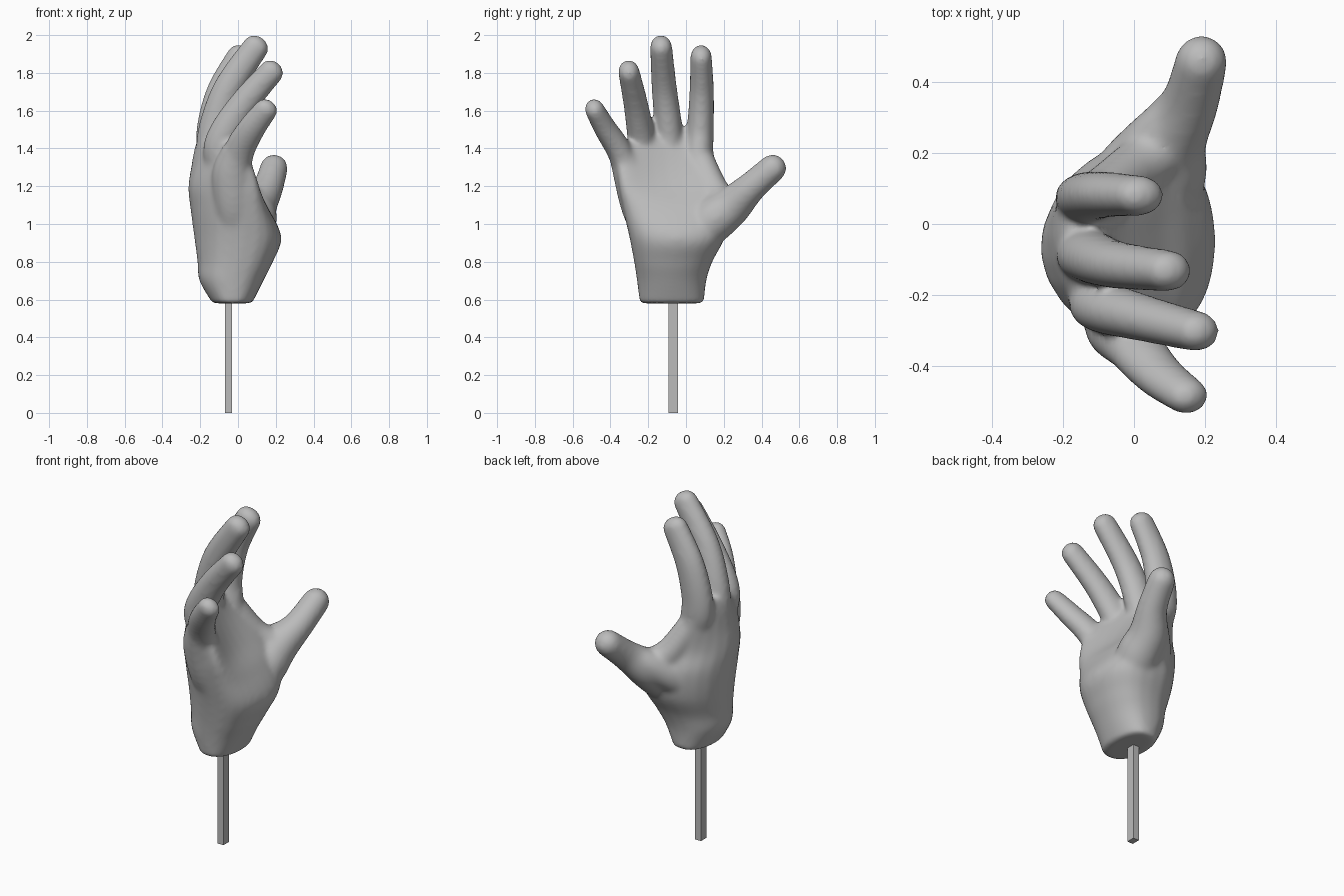
import bpy, bmesh, math
from mathutils import Vector

cube = bpy.data.objects.get("Cube")
if cube:
    bpy.data.objects.remove(cube, do_unlink=True)

grey = bpy.data.materials.new("plain_grey")
grey.use_nodes = True
colour = (0.5, 0.5, 0.5, 1)
grey.diffuse_color = colour
grey.node_tree.nodes["Principled BSDF"].inputs["Base Color"].default_value = colour


def resample(keys, steps=6):
    """Smooth curve through rows of numbers (Catmull-Rom)."""
    rows = [keys[0]] + list(keys) + [keys[-1]]
    out = []
    for i in range(len(keys) - 1):
        for s in range(steps):
            t = s / steps
            out.append([b + t / 2 * (c - a + t * (2 * a - 5 * b + 4 * c - d + t * (3 * (b - c) + d - a)))
                        for a, b, c, d in zip(*rows[i:i + 4])])
    return out + [list(keys[-1])]


def loft(bm, rings):
    """Join rings of points into a closed skin."""
    loops = [[bm.verts.new(p) for p in ring] for ring in rings]
    n = len(loops[0])
    for a, b in zip(loops, loops[1:]):
        for i in range(n):
            j = (i + 1) % n
            bm.faces.new((a[i], a[j], b[j], b[i]))
    bm.faces.new(loops[0][::-1])
    bm.faces.new(loops[-1])


ANGLES = [math.tau * i / 24 for i in range(24)]


def finger(bm, keys, depth=1.0):
    """Tapered tube along (x, y, z, radius) keys with a domed tip; depth widens it front to back."""
    path = [(Vector(k[:3]), k[3]) for k in resample(keys)]
    tip, r = path[-1]
    end = (tip - path[-2][0]).normalized()
    for s in range(1, 6):
        a = s * math.pi / 11
        path.append((tip + end * r * math.sin(a), r * math.cos(a)))
    rings = []
    for i, (p, r) in enumerate(path):
        d = path[min(i + 1, len(path) - 1)][0] - path[max(i - 1, 0)][0]
        q = Vector((0, 0, 1)).rotation_difference(d)
        rings.append([p + q @ Vector((depth * r * math.cos(a), r * math.sin(a), 0)) for a in ANGLES])
    loft(bm, rings)


def palm_ring(z, y0, y1, x0, x1, arch, tilt):
    """Full oval section, bowed by arch and turned towards the small finger by tilt."""
    return [((x0 + x1) / 2 + (x1 - x0) / 2 * math.copysign(abs(math.sin(a)) ** 0.8, math.sin(a))
             + arch * math.cos(a) ** 2 - tilt * math.cos(a),
             (y0 + y1) / 2 + (y1 - y0) / 2 * math.cos(a), z) for a in ANGLES]


bm = bmesh.new()

# Palm and wrist: z, y range, x range, arch, tilt
palm = [(0.58, -0.245, 0.095, -0.135, 0.075, 0.0, 0.0),
        (0.70, -0.26, 0.108, -0.205, 0.135, 0.01, 0.0),
        (0.80, -0.275, 0.14, -0.215, 0.185, 0.02, 0.0),
        (0.93, -0.30, 0.205, -0.232, 0.23, 0.03, 0.0),
        (1.08, -0.335, 0.22, -0.252, 0.16, 0.07, 0.01),
        (1.20, -0.357, 0.18, -0.263, 0.075, 0.11, 0.03),
        (1.33, -0.365, 0.155, -0.237, 0.0, 0.09, 0.06),
        (1.42, -0.33, 0.14, -0.215, -0.05, 0.06, 0.06),
        (1.48, -0.22, 0.11, -0.19, -0.09, 0.03, 0.04)]
loft(bm, [palm_ring(*k) for k in resample(palm)])

# Thumb with its fleshy base, the webs beside it, and the outer edge of the palm
thumb = [(0.04, -0.02, 0.84, 0.09), (0.08, 0.12, 1.0, 0.12), (0.10, 0.235, 1.09, 0.107),
         (0.157, 0.34, 1.19, 0.082), (0.19, 0.458, 1.295, 0.074)]
back_web = [(-0.04, 0.0, 0.86, 0.08), (-0.03, 0.11, 1.01, 0.10), (0.05, 0.22, 1.10, 0.09),
            (0.13, 0.31, 1.165, 0.07)]
side_web = [(0.10, 0.22, 1.10, 0.08), (0.0, 0.15, 1.175, 0.08), (-0.09, 0.08, 1.33, 0.075)]
outer_edge = [(0.0, -0.18, 0.88, 0.07), (-0.02, -0.255, 1.08, 0.085), (-0.03, -0.295, 1.26, 0.09),
              (-0.01, -0.34, 1.37, 0.07)]
finger(bm, thumb)
finger(bm, back_web)
finger(bm, side_web)
finger(bm, outer_edge, 1.2)

# Four fingers, rooted deep in the palm
index = [(-0.07, 0.03, 1.20, 0.05), (-0.115, 0.065, 1.36, 0.072), (-0.128, 0.076, 1.5, 0.071),
         (-0.083, 0.083, 1.7, 0.065), (0.015, 0.08, 1.888, 0.057)]
middle = [(-0.10, -0.08, 1.20, 0.05), (-0.13, -0.085, 1.36, 0.07), (-0.122, -0.092, 1.5, 0.074),
          (-0.05, -0.115, 1.72, 0.067), (0.095, -0.132, 1.938, 0.059)]
ring = [(-0.07, -0.19, 1.20, 0.05), (-0.10, -0.22, 1.36, 0.07), (-0.075, -0.238, 1.47, 0.073),
        (0.033, -0.267, 1.64, 0.065), (0.178, -0.303, 1.808, 0.057)]
little = [(0.0, -0.26, 1.12, 0.05), (-0.01, -0.315, 1.29, 0.065), (0.012, -0.36, 1.4, 0.067),
          (0.075, -0.43, 1.51, 0.06), (0.15, -0.485, 1.608, 0.052)]
for keys, depth in ((index, 1.3), (middle, 1.2), (ring, 1.18), (little, 1.22)):
    finger(bm, keys, depth)


def add_object(name, bm):
    bmesh.ops.recalc_face_normals(bm, faces=bm.faces)
    mesh = bpy.data.meshes.new(name)
    bm.to_mesh(mesh)
    bm.free()
    mesh.materials.append(grey)
    obj = bpy.data.objects.new(name, mesh)
    bpy.context.collection.objects.link(obj)
    return obj


# Fuse the hand into one skin and soften the joints
hand = add_object("hand", bm)
fuse = hand.modifiers.new("fuse", 'REMESH')
fuse.mode = 'VOXEL'
fuse.voxel_size = 0.012
fuse.use_smooth_shade = True
soften = hand.modifiers.new("soften", 'SMOOTH')
soften.factor = 0.5
soften.iterations = 16

# Square support rod
bm = bmesh.new()
bmesh.ops.create_cube(bm, size=1)
bmesh.ops.scale(bm, vec=(0.038, 0.05, 0.64), verts=bm.verts)
bmesh.ops.translate(bm, vec=(-0.05, -0.067, 0.32), verts=bm.verts)
add_object("support_rod", bm)
